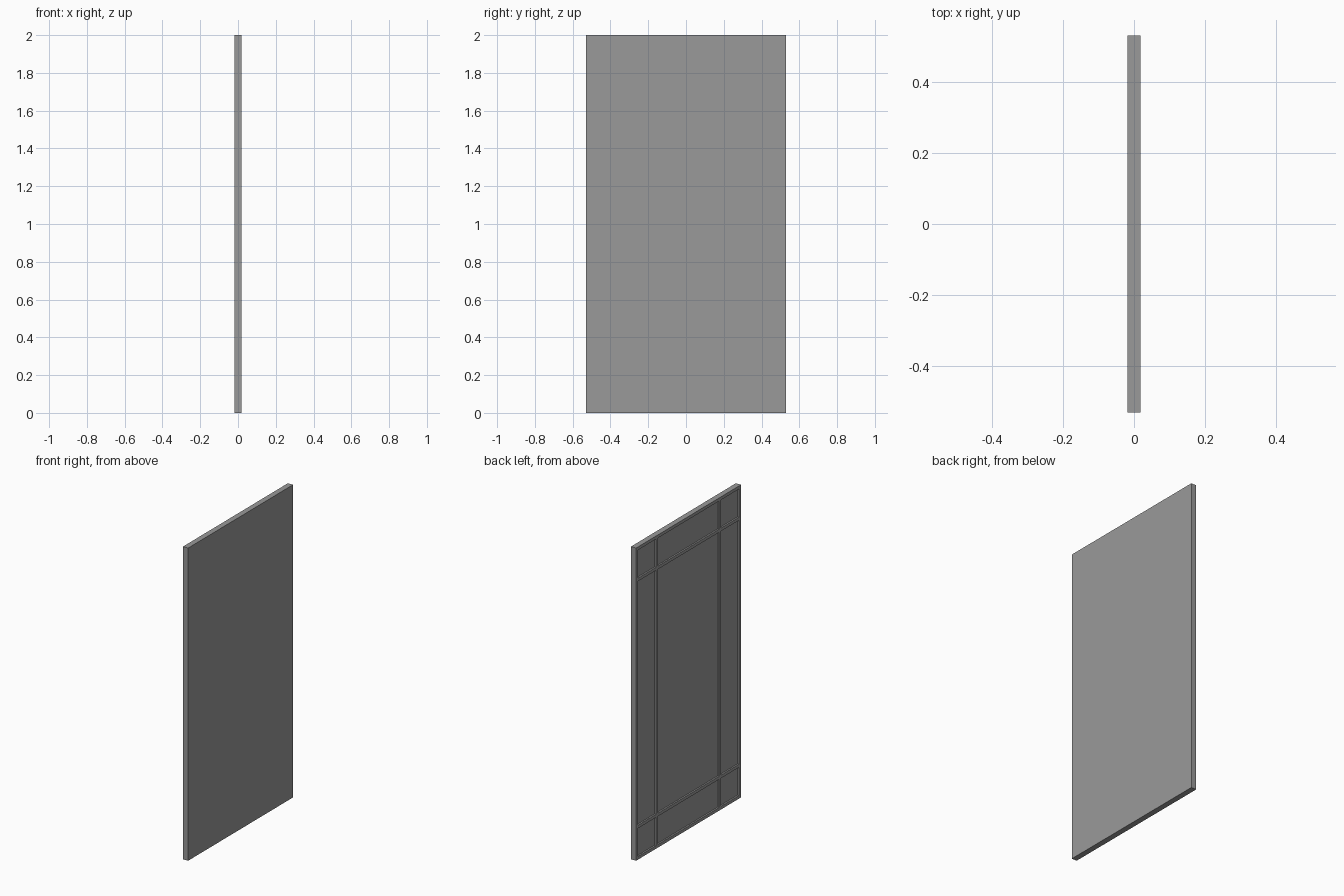
import bpy

if "Cube" in bpy.data.objects:
    bpy.data.objects.remove(bpy.data.objects["Cube"])

W, H, T = 1.06, 2.0, 0.036    # width (y), height (z), thickness (x)
BAR, RECESS = 0.02, 0.01      # lattice bar width and relief depth
INSET = 0.21                  # lattice bar distance from the outer edge


def box(name, x, y, z):
    """Axis-aligned box from (min, max) pairs."""
    bpy.ops.mesh.primitive_cube_add(size=1, location=[(a + b) / 2 for a, b in (x, y, z)])
    ob = bpy.context.object
    ob.name = name
    ob.scale = [b - a for a, b in (x, y, z)]
    return ob


# Solid slab with a flat +x face
slab = box("panel", (-T / 2, T / 2), (-W / 2, W / 2), (0, H))
mat = bpy.data.materials.new("dark_grey")
mat.diffuse_color = (0.32, 0.32, 0.32, 1)
mat.use_nodes = True
mat.node_tree.nodes["Principled BSDF"].inputs["Base Color"].default_value = mat.diffuse_color
slab.data.materials.append(mat)

# Pockets cut in the -x face leave the rim and crossing bars standing
h = BAR / 2
ys = [(-W / 2 + BAR, -W / 2 + INSET - h), (-W / 2 + INSET + h, W / 2 - INSET - h),
      (W / 2 - INSET + h, W / 2 - BAR)]
zs = [(BAR, INSET - h), (INSET + h, H - INSET - h), (H - INSET + h, H - BAR)]
pockets = [box("pocket_cutter", (-T / 2 - 0.02, -T / 2 + RECESS), y, z) for y in ys for z in zs]
bpy.ops.object.select_all(action='DESELECT')
for p in pockets:
    p.select_set(True)
bpy.context.view_layer.objects.active = pockets[0]
bpy.ops.object.join()
cutter = bpy.context.object
cutter.name = "pocket_cutters"
cutter.data.materials.append(mat)
cutter.hide_render = True
cutter.display_type = 'WIRE'

mod = slab.modifiers.new("pockets", 'BOOLEAN')
mod.operation = 'DIFFERENCE'
mod.solver = 'EXACT'
mod.object = cutter
